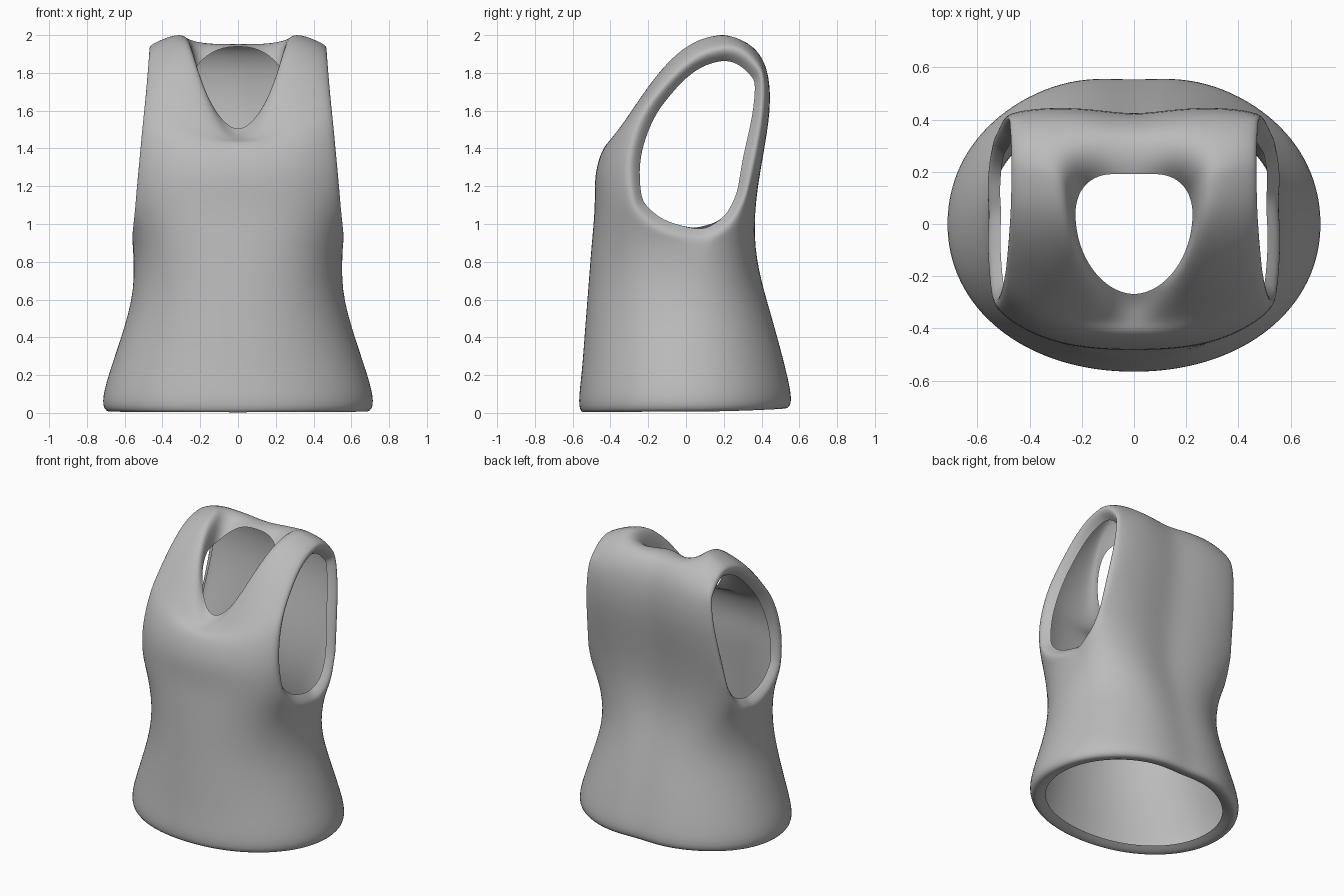
import bpy, bmesh
from math import cos, sin, exp, tau
from mathutils import Vector

cube = bpy.data.objects.get("Cube")
if cube:
    bpy.data.objects.remove(cube, do_unlink=True)

SEGMENTS = 32
ARM_RING = 6   # armholes open above this ring
ARM_CENTRE = Vector((0, .07, 1.42))

# Rings from the turned-in hem to the neck lip:
# front (y, z), side (x, y, z), back (y, z), roundness (front, back)
rings = [
    ((-.485, .03), (.61, 0, .03), (.485, .045), (2.1, 2.1)),
    ((-.555, -.015), (.695, 0, -.01), (.56, .01), (2.1, 2.1)),
    ((-.575, .05), (.73, 0, .05), (.59, .06), (2.1, 2.1)),
    ((-.555, .2), (.69, 0, .2), (.56, .2), (2.1, 2.1)),
    ((-.54, .4), (.62, 0, .4), (.51, .4), (2.1, 2.1)),
    ((-.52, .65), (.545, 0, .65), (.435, .65), (2.2, 2.2)),
    ((-.5, .9), (.557, .04, .9), (.375, .87), (2.5, 3)),
    ((-.48, 1.1), (.64, .06, 1.1), (.37, 1.1), (2.7, 4)),
    ((-.487, 1.25), (.65, .06, 1.35), (.41, 1.35), (2.6, 5)),
    ((-.455, 1.37), (.625, .1, 1.6), (.455, 1.6), (2.6, 5)),
    ((-.42, 1.43), (.6, .2, 1.8), (.445, 1.8), (2.6, 5)),
    ((-.39, 1.44), (.45, .2, 1.96), (.4, 1.9), (2.5, 4)),
    ((-.36, 1.45), (.29, .19, 2.025), (.35, 1.95), (2.2, 3)),
    ((-.31, 1.47), (.245, .1, 1.95), (.27, 1.955), (2, 2.6)),
    ((-.27, 1.5), (.225, .03, 1.82), (.22, 1.94), (1.9, 2.4)),
]


def ring_point(ring, angle):
    front, side, back, roundness = ring
    c, s = cos(angle), sin(angle)
    end, p = (front, roundness[0]) if s < 0 else (back, roundness[1])
    r = (abs(c) ** p + abs(s) ** p) ** (-1 / p)
    x, k = side[0] * c * r, abs(s) * r
    y = side[1] + (end[0] - side[1]) * k
    z = side[2] + (end[1] - side[2]) * k * k
    if s > 0:   # shallow hollow along the spine
        y -= .03 * k * exp(-(x / .14) ** 2)
    return Vector((x, y, z))


# Garment surface lofted through the rings
bm = bmesh.new()
loops = [[bm.verts.new(ring_point(r, tau * i / SEGMENTS)) for i in range(SEGMENTS)]
         for r in rings]
upper = {1: [], -1: []}
for n, (low, high) in enumerate(zip(loops, loops[1:])):
    for i in range(SEGMENTS):
        j = (i + 1) % SEGMENTS
        face = bm.faces.new((low[i], low[j], high[j], high[i]))
        if n >= ARM_RING:
            upper[1 if face.calc_center_median().x > 0 else -1].append(face)

# Armholes sliced off each side by a leaning plane
for sign, faces in upper.items():
    geom = set(faces)
    for f in faces:
        geom.update(f.verts)
        geom.update(f.edges)
    bmesh.ops.bisect_plane(bm, geom=list(geom), dist=.0001, clear_outer=True,
                           plane_co=(sign * .565, 0, .9), plane_no=(sign, 0, .09))
bmesh.ops.remove_doubles(bm, verts=bm.verts[:], dist=.022)

# Armhole edges turned inwards in two folds: (towards the centre, into the body)
rim = [e for e in bm.edges if e.is_boundary
       and all(abs(v.co.x) > .35 and v.co.z > .7 for v in e.verts)]
for inset, depth in ((.035, .005), (.04, .045)):
    folded = bmesh.ops.extrude_edge_only(bm, edges=rim)["geom"]
    for v in folded:
        if isinstance(v, bmesh.types.BMVert):
            inward = ARM_CENTRE - v.co
            inward.x = 0
            v.co += inward.normalized() * inset
            v.co.x -= depth if v.co.x > 0 else -depth
    rim = [e for e in folded if isinstance(e, bmesh.types.BMEdge) and e.is_boundary]

mesh = bpy.data.meshes.new("sleeveless_top")
bm.to_mesh(mesh)
bm.free()
top = bpy.data.objects.new("sleeveless_top", mesh)
bpy.context.collection.objects.link(top)

# Soft cloth surface
soft = top.modifiers.new("soft", 'SUBSURF')
soft.levels = soft.render_levels = 2

# Plain grey cloth
cloth = bpy.data.materials.new("grey_cloth")
cloth.use_nodes = True
grey = (.5, .5, .5, 1)
cloth.diffuse_color = grey
cloth.node_tree.nodes["Principled BSDF"].inputs["Base Color"].default_value = grey
mesh.materials.append(cloth)
for polygon in mesh.polygons:
    polygon.use_smooth = True
